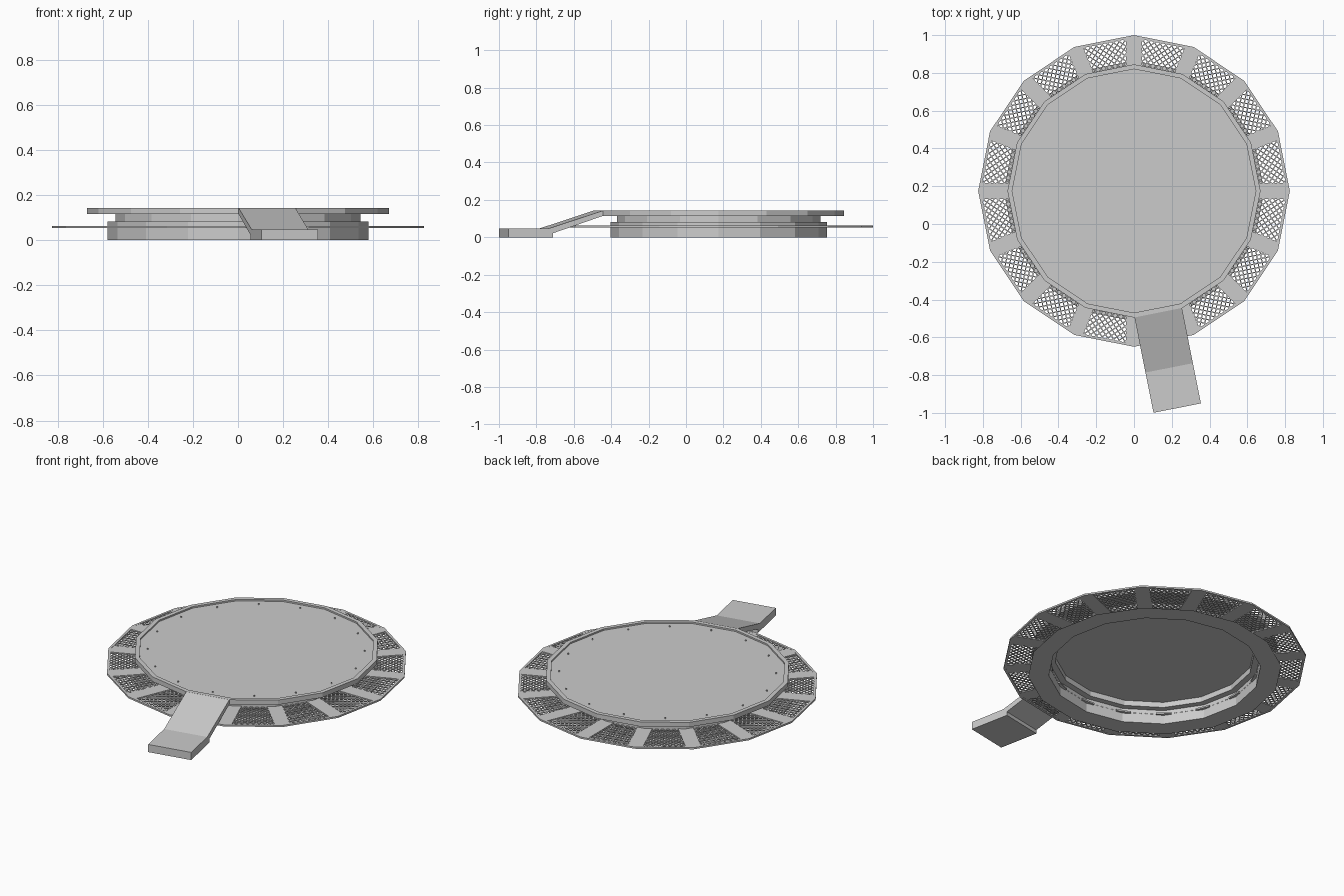
import bpy, bmesh, math
from mathutils import Matrix, Vector

if "Cube" in bpy.data.objects:
    bpy.data.objects.remove(bpy.data.objects["Cube"])

N = 16
STEP = 2 * math.pi / N
K = math.tan(STEP / 2)
CENTRE = Matrix.Translation((0, 0.175, 0))


def finish(name, bm, recalc=True):
    if recalc:
        bmesh.ops.recalc_face_normals(bm, faces=bm.faces)
    bm.transform(CENTRE)
    me = bpy.data.meshes.new(name)
    bm.to_mesh(me)
    bm.free()
    ob = bpy.data.objects.new(name, me)
    bpy.context.collection.objects.link(ob)
    return ob


def lathe(name, profile, closed=False, caps=False):
    """Sweep an (r, z) profile round the 16-sided plan."""
    bm = bmesh.new()
    rings = [[bm.verts.new((r * math.cos(i * STEP), r * math.sin(i * STEP), z))
              for i in range(N)] for r, z in profile]
    pairs = list(zip(rings, rings[1:])) + ([(rings[-1], rings[0])] if closed else [])
    for a, b in pairs:
        for i in range(N):
            j = (i + 1) % N
            bm.faces.new((a[i], a[j], b[j], b[i]))
    if caps:
        bm.faces.new(rings[0])
        bm.faces.new(rings[-1])
    return finish(name, bm, recalc=closed or caps)


def box(bm, p, q, width, height, rot):
    """Bar from p to q, turned by rot about the centre."""
    d = q - p
    m = (rot @ Matrix.Translation((p + q) / 2)
         @ Matrix.Rotation(math.atan2(d.y, d.x), 4, 'Z')
         @ Matrix.Diagonal((d.length, width, height, 1)))
    bmesh.ops.create_cube(bm, size=1, matrix=m)


# Stepped base: open underneath, with a flat ground flange
lathe("base", [(0.69, 0), (0.578, 0), (0.578, 0.083), (0.543, 0.083), (0.543, 0.115)])

# Platform with a low raised lip
lathe("platform", [(0.67, 0.115), (0.67, 0.143), (0.645, 0.143), (0.645, 0.134)], caps=True)

# Outer frame of the walkway
lathe("walkway_frame", [(0.825, 0.053), (0.825, 0.063), (0.811, 0.063), (0.811, 0.053)], closed=True)

# Walkway spokes
bm = bmesh.new()
for i in range(N):
    box(bm, Vector((0.56, 0, 0.058)), Vector((0.812, 0, 0.058)), 0.084, 0.009,
        Matrix.Rotation(i * STEP, 4, 'Z'))
finish("walkway_spokes", bm)

# Diamond grating between the spokes
bm = bmesh.new()
U0, U1 = 0.567, 0.80
for i in range(N):
    rot = Matrix.Rotation((i + 0.5) * STEP, 4, 'Z')
    for s in (1, -1):
        for n in range(-32, 33):
            c = n * 0.031
            lo, hi = U0, U1
            # clip the line t = s*u + c to |t| <= K*u
            for a, b in ((s - K, c), (-s - K, -c)):
                x = -b / a
                if a > 0:
                    hi = min(hi, x)
                else:
                    lo = max(lo, x)
            if hi - lo > 0.008:
                box(bm, Vector((lo, s * lo + c, 0.058)), Vector((hi, s * hi + c, 0.058)),
                    0.006, 0.004, rot)
finish("walkway_grating", bm)

# Small studs near the platform edge
bm = bmesh.new()
for i in range(N):
    a = (i + 0.5) * STEP
    bmesh.ops.create_cone(bm, cap_ends=True, segments=6, radius1=0.004, radius2=0.004, depth=0.007,
                          matrix=Matrix.Translation((0.59 * math.cos(a), 0.59 * math.sin(a), 0.1375)))
finish("platform_studs", bm)

# Ramp: side profile (distance from centre, z) extruded sideways
bm = bmesh.new()
profile = [(0.655, 0.143), (0.955, 0.046), (1.172, 0.046), (1.172, 0), (0.928, 0), (0.928, 0.022), (0.655, 0.115)]
left, right = [[bm.verts.new((r, w, z)) for r, z in profile] for w in (-0.128, 0.128)]
bm.faces.new(left)
bm.faces.new(right)
for k in range(len(profile)):
    m = (k + 1) % len(profile)
    bm.faces.new((left[k], left[m], right[m], right[k]))
bm.transform(Matrix.Rotation(-3.5 * STEP, 4, 'Z'))
finish("ramp", bm)
